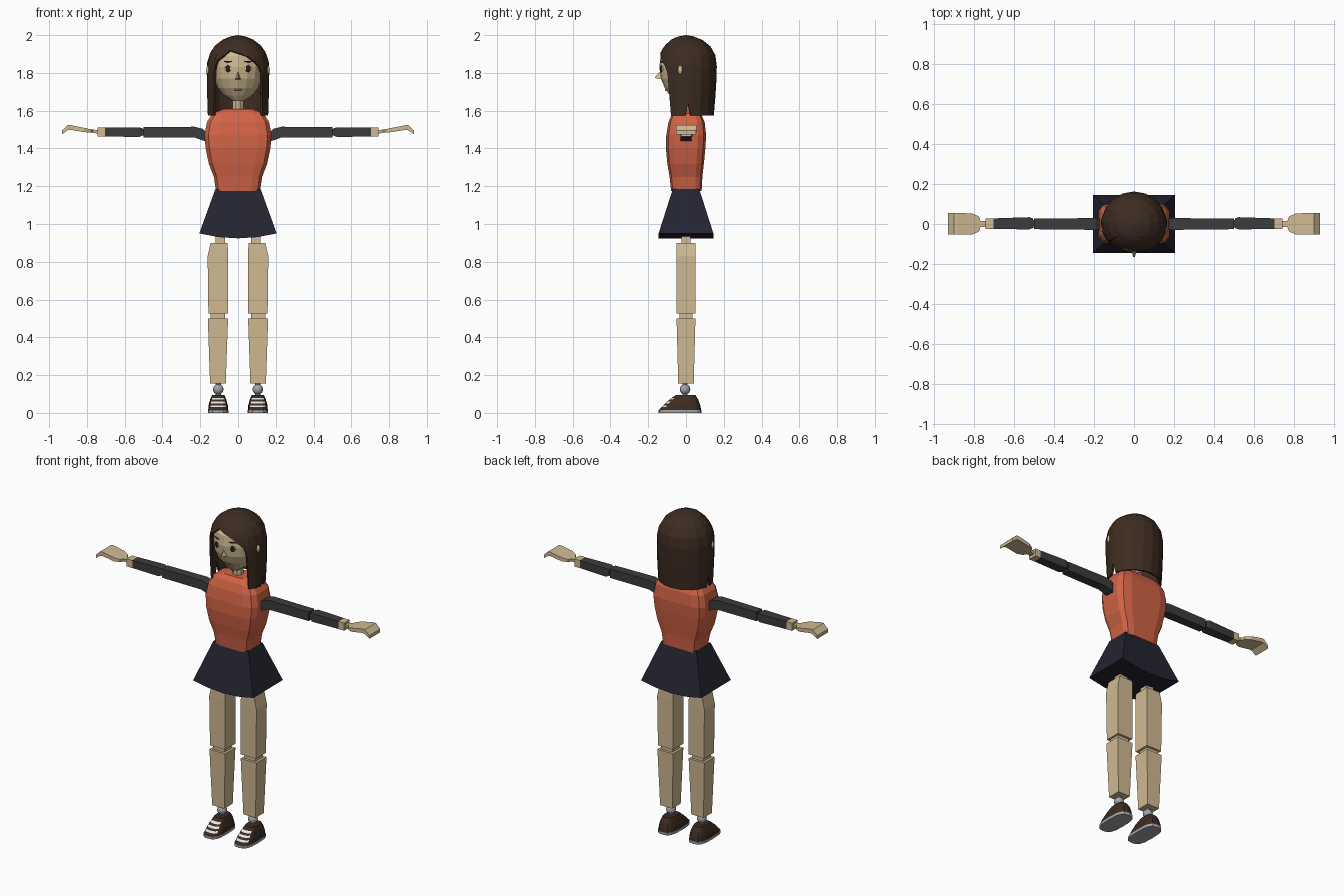
import bpy, bmesh, math
from mathutils import Vector

if "Cube" in bpy.data.objects:
    bpy.data.objects.remove(bpy.data.objects["Cube"])


def material(name, rgb):
    m = bpy.data.materials.new(name)
    m.diffuse_color = (*rgb, 1)
    m.use_nodes = True
    m.node_tree.nodes["Principled BSDF"].inputs["Base Color"].default_value = m.diffuse_color
    return m


SKIN = material("skin", (0.63, 0.49, 0.29))
TOP = material("coral", (0.64, 0.125, 0.06))
NAVY = material("navy", (0.018, 0.018, 0.031))
CHARCOAL = material("charcoal", (0.045, 0.045, 0.047))
BROWN = material("dark_brown", (0.046, 0.025, 0.015))
GREY = material("joint_grey", (0.36, 0.37, 0.39))
WHITE = material("white", (0.8, 0.8, 0.78))
EYE = material("eye_dark", (0.025, 0.012, 0.008))
LIP = material("lip", (0.35, 0.15, 0.1))


def finish(name, bm, mats):
    me = bpy.data.meshes.new(name)
    bm.to_mesh(me)
    bm.free()
    for m in mats:
        me.materials.append(m)
    ob = bpy.data.objects.new(name, me)
    bpy.context.collection.objects.link(ob)
    return ob


def loft(name, rings, mat, s=1, extra=None, rule=None):
    """Skin a closed tube through equal-length rings; s=-1 mirrors in x."""
    bm = bmesh.new()
    vs = [[bm.verts.new((s * x, y, z)) for x, y, z in r] for r in rings]
    n = len(rings[0])
    for a, b in zip(vs, vs[1:]):
        for i in range(n):
            j = (i + 1) % n
            bm.faces.new((a[i], a[j], b[j], b[i]))
    bm.faces.new(vs[0])
    bm.faces.new(vs[-1])
    bmesh.ops.recalc_face_normals(bm, faces=bm.faces)
    if rule:
        for f in bm.faces:
            f.material_index = int(rule(f))
    return finish(name, bm, [mat] + ([extra] if extra else []))


def oval(z, hw, y0, y1, cx=0, n=16, e=1.0, off=0.0):
    """Superellipse ring lying flat at height z."""
    pts = []
    for i in range(n):
        a = 2 * math.pi * (i + off) / n
        c, q = math.cos(a), math.sin(a)
        pts.append((cx + hw * math.copysign(abs(c) ** e, c),
                    (y0 + y1) / 2 + (y1 - y0) / 2 * math.copysign(abs(q) ** e, q), z))
    return pts


def rect_z(z, x0, x1, y):
    return [(x0, -y, z), (x1, -y, z), (x1, y, z), (x0, y, z)]


def rect_x(x, y0, y1, z0, z1):
    return [(x, y0, z0), (x, y1, z0), (x, y1, z1), (x, y0, z1)]


def ball(name, loc, scale, mat, rot=0, seg=16):
    bm = bmesh.new()
    bmesh.ops.create_uvsphere(bm, u_segments=seg, v_segments=seg // 2, radius=1)
    bmesh.ops.scale(bm, vec=scale, verts=bm.verts)
    ob = finish(name, bm, [mat])
    ob.location = loc
    ob.rotation_euler.z = rot
    for p in ob.data.polygons:
        p.use_smooth = True
    return ob


def interp(table, t, col):
    """Linear lookup in rows sorted by rising first column."""
    for a, b in zip(table, table[1:]):
        if t <= b[0]:
            k = max(0, (t - a[0]) / (b[0] - a[0]))
            return a[col] + (b[col] - a[col]) * k
    return table[-1][col]


# Torso
loft("torso", [oval(z, w, a, b, n=12, e=0.4, off=0.5) for z, w, a, b in (
    (1.175, .118, -.08, .084), (1.25, .130, -.088, .088), (1.32, .157, -.1, .096),
    (1.40, .174, -.108, .104), (1.47, .18, -.106, .108), (1.54, .167, -.094, .1),
    (1.585, .138, -.075, .08), (1.61, .075, -.05, .055))], TOP)

# Skirt with a sagging hem
XS = (-1, -.5, 0, .5, 1)
def skirt_ring(z, hw, hy, sag):
    f = [(x * hw, -hy, z - sag * (1 - x * x)) for x in XS]
    return f + [(x, hy, h) for x, _, h in reversed(f)]
skirt = loft("skirt", [skirt_ring(1.185, .12, .07, 0), skirt_ring(.95, .205, .145, .026)], NAVY)

# Neck and head
loft("neck", [oval(z, .031, -.03, .03, n=8, off=.5) for z in (1.58, 1.70)], SKIN)
HEAD = ((1.65, .03, -.06, .02), (1.68, .075, -.085, .06), (1.72, .108, -.112, .09),
        (1.77, .126, -.133, .1), (1.83, .131, -.141, .11), (1.89, .127, -.135, .11),
        (1.94, .09, -.1, .08))
loft("head", [oval(*h) for h in HEAD], SKIN)


def face_y(x, z):
    w, a, b = (interp(HEAD, z, c) for c in (1, 2, 3))
    return (a + b) / 2 - (b - a) / 2 * math.sqrt(1 - (x / w) ** 2)


# Facial features
loft("nose", [[(-.016, -.125, 1.765), (.016, -.125, 1.765), (0, -.13, 1.815)],
              [(-.004, -.165, 1.773), (.004, -.165, 1.773), (0, -.162, 1.78)]], SKIN)
ball("mouth", (0, face_y(0, 1.71) - .001, 1.71), (.022, .004, .005), LIP)
for s in (-1, 1):
    x = .054
    ball("eye_white", (s * x, face_y(x, 1.822), 1.822), (.019, .004, .017), WHITE, s * .38)
    ball("iris", (s * x, face_y(x, 1.822) - .002, 1.822), (.014, .005, .019), EYE, s * .38)
    ball("eyebrow", (s * x, face_y(x, 1.86) - .001, 1.86), (.024, .004, .004), BROWN, s * .38)
    ball("ear", (s * .155, -.03, 1.815), (.014, .014, .026), SKIN, 0, 8)

# Hair: a dome whose lower edge height follows the angle from the front
PROFILE = ((1.575, .16, -.135, .147), (1.7, .164, -.145, .158), (1.8, .166, -.153, .163),
           (1.86, .163, -.15, .163), (1.91, .146, -.135, .152), (1.945, .122, -.112, .126),
           (1.98, .075, -.075, .08), (1.993, .04, -.04, .042), (2.0, 0, 0, 0))
LOW = 1.575
EDGE = ((-180, LOW), (-160, LOW), (-140, LOW), (-120, LOW), (-100, LOW), (-94, 1.64),
        (-88, LOW), (-70, LOW), (-54, LOW), (-50, 1.82), (-43, 1.865), (-30, 1.89),
        (-18, 1.92), (0, 1.905), (20, 1.885), (33, 1.86), (43, 1.835), (50, 1.80),
        (54, LOW), (70, LOW), (88, LOW), (94, 1.64), (100, LOW), (120, LOW),
        (140, LOW), (160, LOW))
bm = bmesh.new()
crown = bm.verts.new((0, 0, 2.0))
cols = []
for deg, zb in EDGE:
    a, col = math.radians(deg), []
    for k in range(1, 9):
        z = 2.0 - (2.0 - zb) * (k / 8) ** 2
        w, f, b = (interp(PROFILE, z, c) for c in (1, 2, 3))
        c = math.cos(a)
        col.append(bm.verts.new((math.sin(a) * w, c * f if c > 0 else -c * b, z)))
    cols.append(col)
for i, a in enumerate(cols):
    b = cols[(i + 1) % len(cols)]
    bm.faces.new((crown, a[0], b[0]))
    for k in range(7):
        bm.faces.new((a[k], a[k + 1], b[k + 1], b[k]))
hair = finish("hair", bm, [BROWN])
mod = hair.modifiers.new("thickness", 'SOLIDIFY')
mod.thickness = .012
mod.offset = -1

SHOE = ((.015, .053, -.143, .08), (.04, .051, -.12, .075), (.07, .043, -.088, .065),
        (.094, .033, -.055, .05))
for s in (-1, 1):
    tag = "right_" if s < 0 else "left_"
    # Arm
    loft(tag + "upper_arm", [rect_x(*r) for r in (
        (.165, -.025, .025, 1.437, 1.485), (.19, -.03, .03, 1.443, 1.505),
        (.23, -.029, .029, 1.458, 1.515), (.50, -.026, .028, 1.458, 1.513))], CHARCOAL, s)
    loft(tag + "elbow", [rect_x(x, -.018, .02, 1.468, 1.503) for x in (.495, .53)], CHARCOAL, s)
    loft(tag + "forearm", [rect_x(*r) for r in (
        (.505, -.02, .028, 1.468, 1.507), (.525, -.027, .034, 1.461, 1.512),
        (.705, -.025, .028, 1.463, 1.51))], CHARCOAL, s)
    loft(tag + "cuff", [rect_x(x, -.026, .028, 1.463, 1.51) for x in (.703, .743)], SKIN, s)
    loft(tag + "hand", [rect_x(*r) for r in (
        (.74, -.014, .014, 1.478, 1.497), (.768, -.016, .016, 1.483, 1.5),
        (.778, -.038, .038, 1.484, 1.501), (.81, -.053, .053, 1.486, 1.508),
        (.885, -.053, .055, 1.498, 1.523), (.902, -.053, .055, 1.496, 1.523),
        (.933, -.052, .054, 1.474, 1.494))], SKIN, s)
    # Leg
    loft(tag + "hip", [rect_z(z, .068, .12, .025) for z in (.89, .96)], SKIN, s)
    loft(tag + "thigh", [rect_z(*r) for r in (
        (.525, .053, .157, .049), (.83, .053, .161, .051), (.90, .055, .145, .05))], SKIN, s)
    loft(tag + "knee", [rect_z(z, .068, .145, .035) for z in (.49, .535)], SKIN, s)
    loft(tag + "calf", [rect_z(*r) for r in (
        (.155, .065, .148, .041), (.50, .053, .16, .05))], SKIN, s)
    # Ankle joint
    ball(tag + "ankle", (s * .105, -.005, .125), (.028, .028, .028), GREY)
    loft(tag + "ankle_pin", [oval(z, .014, -.019, .009, .105, 8) for z in (.085, .16)], GREY, s)
    # Shoe: sole and upper with striped laces at the front
    loft(tag + "sole", [oval(z, .055, -.146, .082, .105, e=.65) for z in (0, .016)], GREY, s)
    zs = (.015, .03, .04, .05, .06, .07, .08, .094)
    loft(tag + "shoe_upper",
         [oval(z, *(interp(SHOE, z, c) for c in (1, 2, 3)), .105, e=.65) for z in zs],
         BROWN, s, WHITE,
         lambda f: f.normal.y < -.45 and any(
             abs(f.calc_center_median().z - h) < .004 for h in (.035, .055, .075)))
